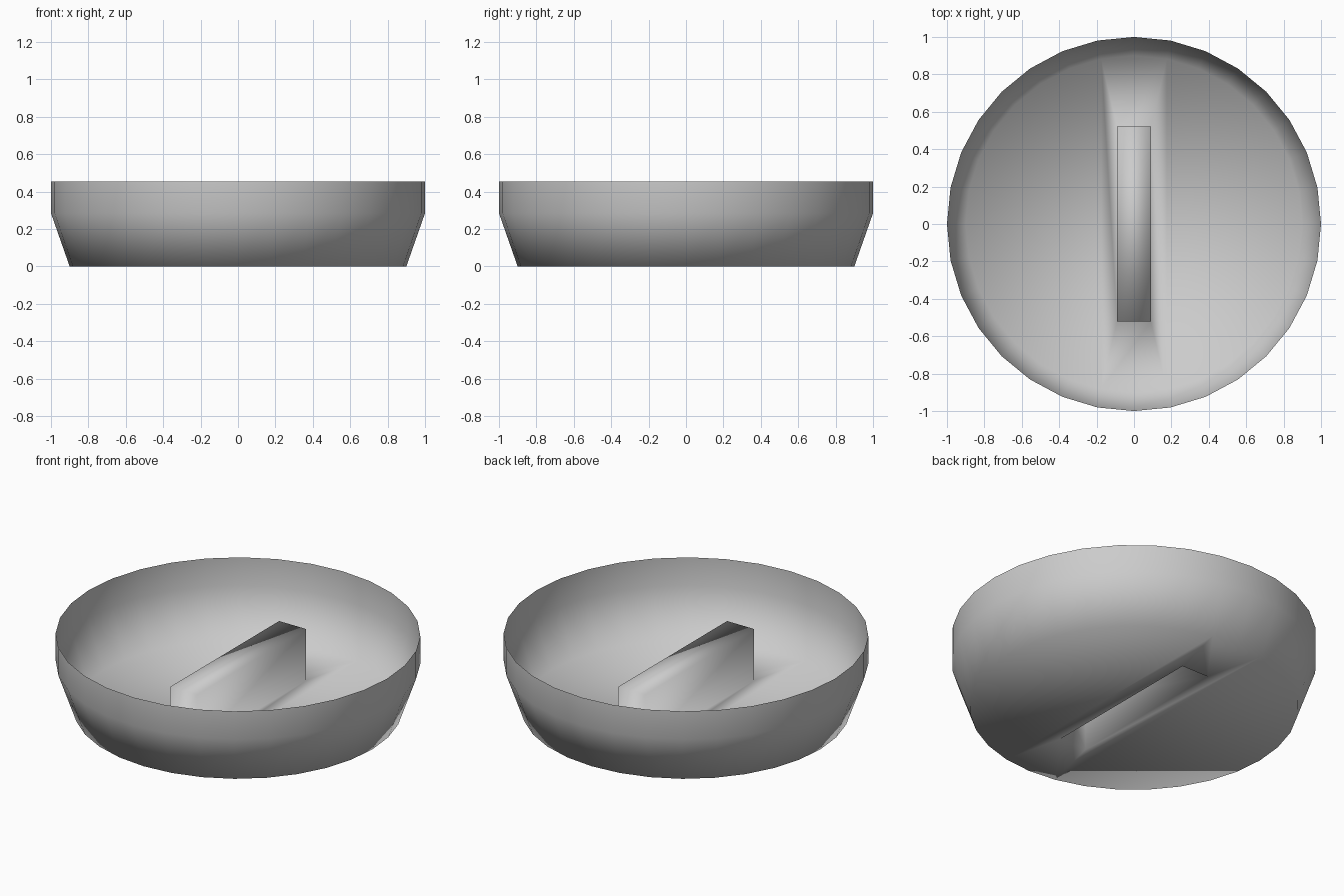
import bpy, bmesh, math

if "Cube" in bpy.data.objects:
    bpy.data.objects.remove(bpy.data.objects["Cube"])

N = 32
# Outer wall profile: (radius, height)
PROFILE = [(0.9, 0.0), (1.0, 0.285), (1.0, 0.455)]
HX, HY, TOP = 0.09, 0.522, 0.312

bm = bmesh.new()

# Wall: rings joined by quads, facing inwards
rings = [[bm.verts.new((r * math.cos(2 * math.pi * i / N),
                        r * math.sin(2 * math.pi * i / N), z)) for i in range(N)]
         for r, z in PROFILE]
for lo, hi in zip(rings, rings[1:]):
    for i in range(N):
        j = (i + 1) % N
        bm.faces.new((lo[i], hi[i], hi[j], lo[j]))

# Raised grip bar, hollow underneath
corners = [(HX, -HY), (HX, HY), (-HX, HY), (-HX, -HY)]
foot = [bm.verts.new((x, y, 0)) for x, y in corners]
cap = [bm.verts.new((x, y, TOP)) for x, y in corners]
bm.faces.new(cap)
for i in range(4):
    j = (i + 1) % 4
    bm.faces.new((foot[i], foot[j], cap[j], cap[i]))

# Floor between the bar foot and the wall: two long sides and two ends
base = rings[0]
for start, count, a, b in ((25, 15, 0, 1), (7, 3, 1, 2), (9, 15, 2, 3), (23, 3, 3, 0)):
    arc = [base[(start + k) % N] for k in range(count)]
    bm.faces.new([foot[a]] + arc + [foot[b]])

for f in bm.faces:
    f.smooth = True

mesh = bpy.data.meshes.new("dish_with_grip")
bm.to_mesh(mesh)
bm.free()
dish = bpy.data.objects.new("dish_with_grip", mesh)
bpy.context.collection.objects.link(dish)

grey = bpy.data.materials.new("light_grey")
grey.diffuse_color = (0.6, 0.6, 0.6, 1)
grey.use_nodes = True
grey.node_tree.nodes["Principled BSDF"].inputs["Base Color"].default_value = grey.diffuse_color
mesh.materials.append(grey)
